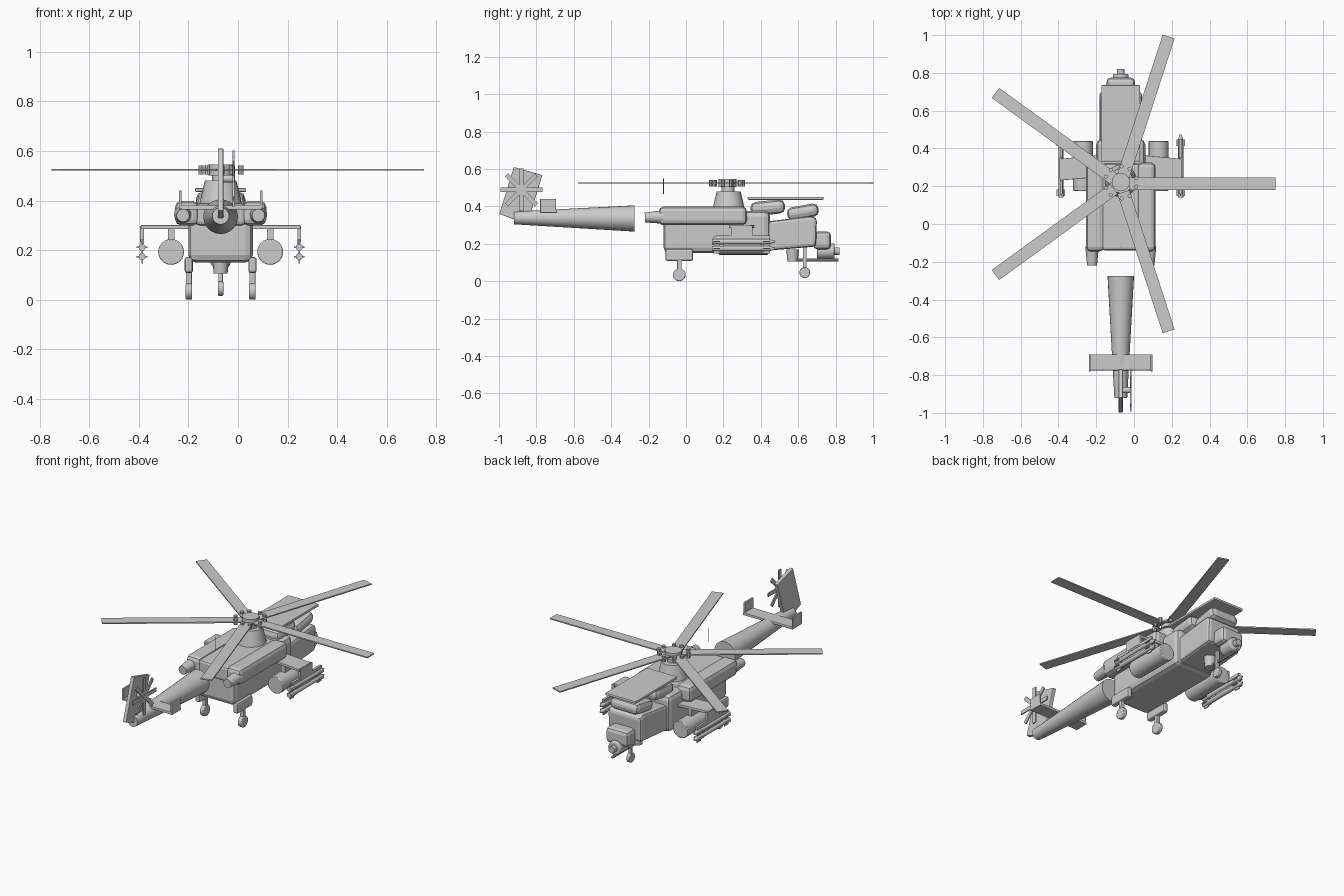
import bpy, bmesh
from math import radians, pi, cos, sin
from mathutils import Vector, Matrix

if "Cube" in bpy.data.objects:
    bpy.data.objects.remove(bpy.data.objects["Cube"])

CX = -0.07  # the aircraft's centreline


def finish(name, bm, bevel=0.0, seg=2, smooth=False):
    bmesh.ops.recalc_face_normals(bm, faces=bm.faces)
    me = bpy.data.meshes.new(name)
    bm.to_mesh(me)
    bm.free()
    ob = bpy.data.objects.new(name, me)
    bpy.context.collection.objects.link(ob)
    ob.location.x = CX
    if bevel:
        m = ob.modifiers.new("bevel", 'BEVEL')
        m.width, m.segments, m.limit_method = bevel, seg, 'ANGLE'
    if smooth:
        bpy.ops.object.select_all(action='DESELECT')
        bpy.context.view_layer.objects.active = ob
        ob.select_set(True)
        bpy.ops.object.shade_smooth_by_angle(angle=radians(35))
    return ob


def box(name, x, y, z, bevel=0.0, tilt=0.0):
    """Box from (min, max) ranges, optionally pitched about its centre."""
    bm = bmesh.new()
    c = Vector([(r[0] + r[1]) / 2 for r in (x, y, z)])
    bmesh.ops.create_cube(bm, size=1, matrix=Matrix.Translation(c)
                          @ Matrix.Rotation(radians(tilt), 4, 'X')
                          @ Matrix.Diagonal([r[1] - r[0] for r in (x, y, z)] + [1]))
    return finish(name, bm, bevel)


def rod(name, a, b, r1, r2=None, n=16, bevel=0.0):
    """Cylinder or cone from point a to point b."""
    a, b = Vector(a), Vector(b)
    bm = bmesh.new()
    bmesh.ops.create_cone(bm, cap_ends=True, segments=n, radius1=r1,
                          radius2=r1 if r2 is None else r2, depth=(b - a).length)
    q = Vector((0, 0, 1)).rotation_difference(b - a).to_matrix().to_4x4()
    bm.transform(Matrix.Translation((a + b) / 2) @ q)
    return finish(name, bm, bevel, smooth=True)


def slab(name, pts, lo, hi, axis='X', bevel=0.0):
    """Outline extruded along X (pts are y,z) or Z (pts are x,y)."""
    bm = bmesh.new()
    vs = [bm.verts.new((lo, *p) if axis == 'X' else (*p, lo)) for p in pts]
    f = bm.faces.new(vs)
    g = bmesh.ops.extrude_face_region(bm, geom=[f])
    d = Vector((hi - lo, 0, 0)) if axis == 'X' else Vector((0, 0, hi - lo))
    bmesh.ops.translate(bm, vec=d, verts=[v for v in g['geom'] if isinstance(v, bmesh.types.BMVert)])
    return finish(name, bm, bevel)


def side_range(s, a, b):
    return tuple(sorted((s * a, s * b)))


# Fuselage, cockpit section and canopies
box("fuselage", (-0.13, 0.13), (-0.12, 0.45), (0.15, 0.375), 0.03)
slab("cockpit_body", [(0.40, 0.16), (0.695, 0.185), (0.70, 0.335), (0.67, 0.348), (0.40, 0.315)],
     -0.112, 0.112, bevel=0.02)
box("rear_canopy", (-0.1, 0.1), (0.345, 0.53), (0.355, 0.43), 0.03, 6)
box("front_canopy", (-0.095, 0.095), (0.54, 0.71), (0.335, 0.405), 0.028, 10)
box("canopy_roof_plate", (-0.103, 0.103), (0.33, 0.735), (0.435, 0.451), 0.005)
box("engine_deck", (-0.1, 0.1), (-0.14, 0.32), (0.3, 0.39), 0.015)

# Nose, sensor turret and gun
box("nose", (-0.075, 0.075), (0.68, 0.775), (0.17, 0.265), 0.022)
rod("sensor_turret", (0, 0.70, 0.16), (0, 0.795, 0.16), 0.042, n=20, bevel=0.008)
rod("sensor_lens", (0, 0.79, 0.16), (0, 0.82, 0.16), 0.02)
rod("gun_mount", (0, 0.57, 0.105), (0, 0.57, 0.17), 0.028, 0.034)
rod("gun_barrel", (0, 0.57, 0.113), (0, 0.815, 0.113), 0.008, n=10)

# Rotor mast, hub and main blades
rod("mast_fairing", (0, 0.228, 0.385), (0, 0.228, 0.48), 0.086, 0.064, n=20)
rod("rotor_shaft", (0, 0.225, 0.475), (0, 0.225, 0.51), 0.035)
rod("rotor_hub", (0, 0.222, 0.502), (0, 0.222, 0.545), 0.048, n=20)
RC = Vector((0, 0.212, 0))
for i in range(5):
    a = i * 2 * pi / 5
    u, v = Vector((cos(a), sin(a), 0)), Vector((-sin(a), cos(a), 0))
    P = lambda r, w: tuple((RC + u * r + v * w)[:2])
    slab("rotor_blade", [P(0.045, -0.033), P(0.82, -0.033), P(0.82, 0.033), P(0.045, 0.033)],
         0.521, 0.528, 'Z')
    for w in (-0.022, 0.022):
        x, y = P(0.082, w)
        rod("blade_bolt", (x, y + 0.008, 0.505), (x, y + 0.008, 0.541), 0.011, n=8)
rod("antenna", (0, -0.12, 0.465), (0, -0.12, 0.55), 0.002, n=6)

# Tail boom, fin and stabiliser
rod("tail_boom", (0, -0.275, 0.335), (0, -0.92, 0.338), 0.07, 0.034, n=24)
slab("tail_fin", [(-0.998, 0.36), (-0.92, 0.61), (-0.768, 0.567), (-0.835, 0.35), (-0.92, 0.33)],
     -0.011, 0.011, bevel=0.003)
box("stabiliser", (-0.168, 0.168), (-0.775, -0.69), (0.364, 0.38), 0.003)

# Tail rotor: four crossed bars on the right of the fin
rod("tail_rotor_hub", (0, -0.88, 0.488), (0.058, -0.88, 0.488), 0.016, n=12)
for i in range(4):
    bm = bmesh.new()
    bmesh.ops.create_cube(bm, size=1, matrix=Matrix.Translation((0.052, -0.88, 0.488))
                          @ Matrix.Rotation(i * pi / 4, 4, 'X') @ Matrix.Diagonal((0.007, 0.226, 0.023, 1)))
    finish("tail_rotor_blade", bm)

for s in (-1, 1):
    # Engines with rear exhausts
    box("engine", side_range(s, 0.088, 0.184), (-0.145, 0.325), (0.3, 0.398), 0.024)
    rod("exhaust", (s * 0.152, -0.12, 0.343), (s * 0.152, -0.22, 0.34), 0.036, 0.026)
    box("stabiliser_end_plate", side_range(s, 0.158, 0.169), (-0.78, -0.695), (0.365, 0.44), 0.003)

    # Stub wing, rocket pod and tip pylon
    slab("stub_wing", [(s * 0.11, 0.365), (s * 0.322, 0.345), (s * 0.322, 0.23), (s * 0.11, 0.25)][::s],
         0.285, 0.301, 'Z', 0.003)
    box("pod_pylon", side_range(s, 0.187, 0.213), (0.25, 0.35), (0.22, 0.292))
    rod("rocket_pod", (s * 0.2, 0.175, 0.193), (s * 0.2, 0.44, 0.193), 0.052, n=24, bevel=0.004)
    box("tip_pylon", side_range(s, 0.31, 0.325), (0.24, 0.355), (0.235, 0.298))
    box("missile_rail", side_range(s, 0.309, 0.323), (0.16, 0.45), (0.225, 0.243))
    box("missile_rack", side_range(s, 0.314, 0.32), (0.20, 0.40), (0.17, 0.23))

    # Missiles with nose cones and crossed fins
    for z in (0.211, 0.174):
        x = s * 0.317
        rod("missile", (x, 0.14, z), (x, 0.445, z), 0.014, n=12)
        rod("missile_nose", (x, 0.445, z), (x, 0.475, z), 0.014, 0.005, n=12)
        for y in (0.165, 0.43):
            box("missile_fin", (x - 0.003, x + 0.003), (y - 0.018, y + 0.018), (z - 0.027, z + 0.027))
            box("missile_fin", (x - 0.022, x + 0.022), (y - 0.018, y + 0.018), (z - 0.003, z + 0.003))

    # Main landing gear
    box("gear_fairing", side_range(s, 0.112, 0.145), (-0.11, 0.038), (0.108, 0.172), 0.01)
    box("gear_leg", side_range(s, 0.116, 0.14), (-0.047, -0.023), (0.04, 0.115), 0.004)
    rod("main_wheel", (s * 0.115, -0.036, 0.034), (s * 0.141, -0.036, 0.034), 0.034, n=20, bevel=0.005)

# Nose landing gear
box("nose_gear_leg", (-0.009, 0.009), (0.626, 0.644), (0.045, 0.19), 0.003)
rod("nose_wheel", (-0.011, 0.635, 0.045), (0.011, 0.635, 0.045), 0.029, n=20, bevel=0.004)
